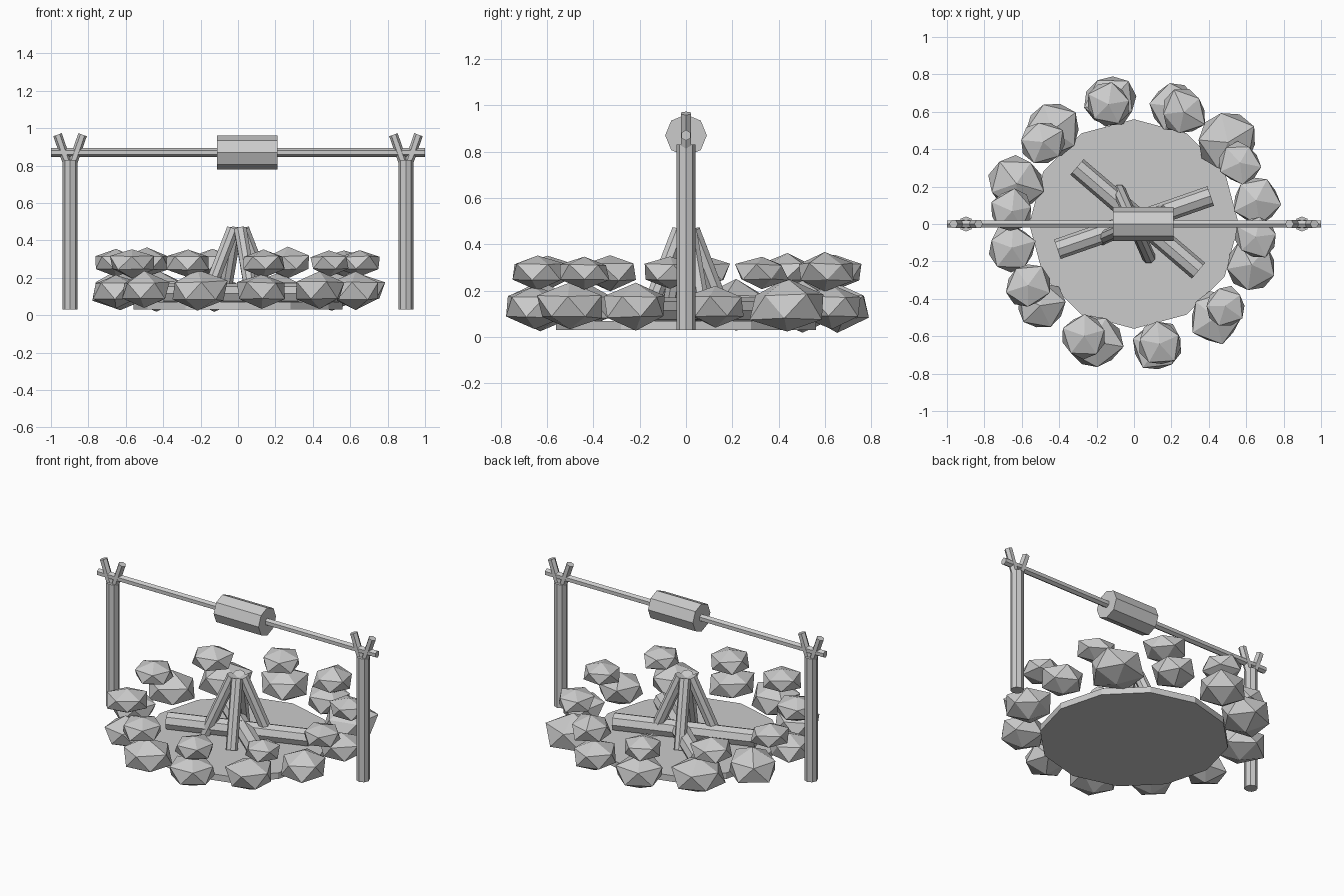
import bpy, random
from math import radians, cos, sin
from mathutils import Vector

if "Cube" in bpy.data.objects:
    bpy.data.objects.remove(bpy.data.objects["Cube"])

random.seed(4)


def rod(name, a, b, r, sides=8):
    """Flat-sided cylinder running from point a to point b."""
    a, b = Vector(a), Vector(b)
    d = b - a
    bpy.ops.mesh.primitive_cylinder_add(vertices=sides, radius=r, depth=d.length,
                                        location=(a + b) / 2)
    o = bpy.context.object
    o.name = name
    o.rotation_euler = d.to_track_quat('Z', 'Y').to_euler()
    return o


def stone(name, angle, ring, z, r, squash):
    """Irregular, flattened icosphere placed on the fire ring."""
    a = radians(angle)
    bpy.ops.mesh.primitive_ico_sphere_add(subdivisions=1, radius=1,
                                          location=(ring * cos(a), ring * sin(a), z))
    o = bpy.context.object
    o.name = name
    for v in o.data.vertices:
        v.co *= random.uniform(0.9, 1.1)
    o.scale = (r * 1.04, r * 1.04, r * squash)
    o.rotation_euler = (0, 0, random.uniform(0, 6.28))


# Ash bed
rod("ash_bed", (0, 0, 0.03), (0, 0, 0.07), 0.56, 12)

# Two courses of stones
lower = [.135, .165, .135, .15, .16, .16, .13, .14, .16, .14, .145, .14]
for i, r in enumerate(lower):
    stone("lower_stone", 11 + 30 * i, 0.665, 0.13, r, 0.7)
upper = [.115, .13, .12, .125, .12, .125, .125, .12, .115, .12]
for i, r in enumerate(upper):
    stone("upper_stone", 30 + 36 * i, 0.655, 0.28, r, 0.62)

# Crossed logs lying on the ash
rod("flat_log", (-0.305, 0.305, 0.115), (0.345, -0.25, 0.115), 0.055)
rod("flat_log", (-0.41, -0.135, 0.115), (0.41, 0.15, 0.115), 0.055)

# Leaning logs meeting at the top
for i in range(4):
    a = radians(24 + 90 * i)
    d = Vector((cos(a), sin(a), 0))
    rod("leaning_log", d * 0.195 + Vector((0, 0, 0.07)),
        d * 0.03 + Vector((0, 0, 0.46)), 0.036)

# Forked posts
for s in (-1, 1):
    x = s * 0.898
    rod("post", (x, 0, 0.03), (x, 0, 0.83), 0.04)
    for t in (-1, 1):
        rod("fork_prong", (x + t * 0.01, 0, 0.80), (x + t * 0.067, 0, 0.965), 0.024, 6)

# Spit with roast
rod("spit", (-1, 0, 0.87), (1, 0, 0.87), 0.023, 6)
rod("roast", (-0.112, 0, 0.87), (0.21, 0, 0.87), 0.09)
